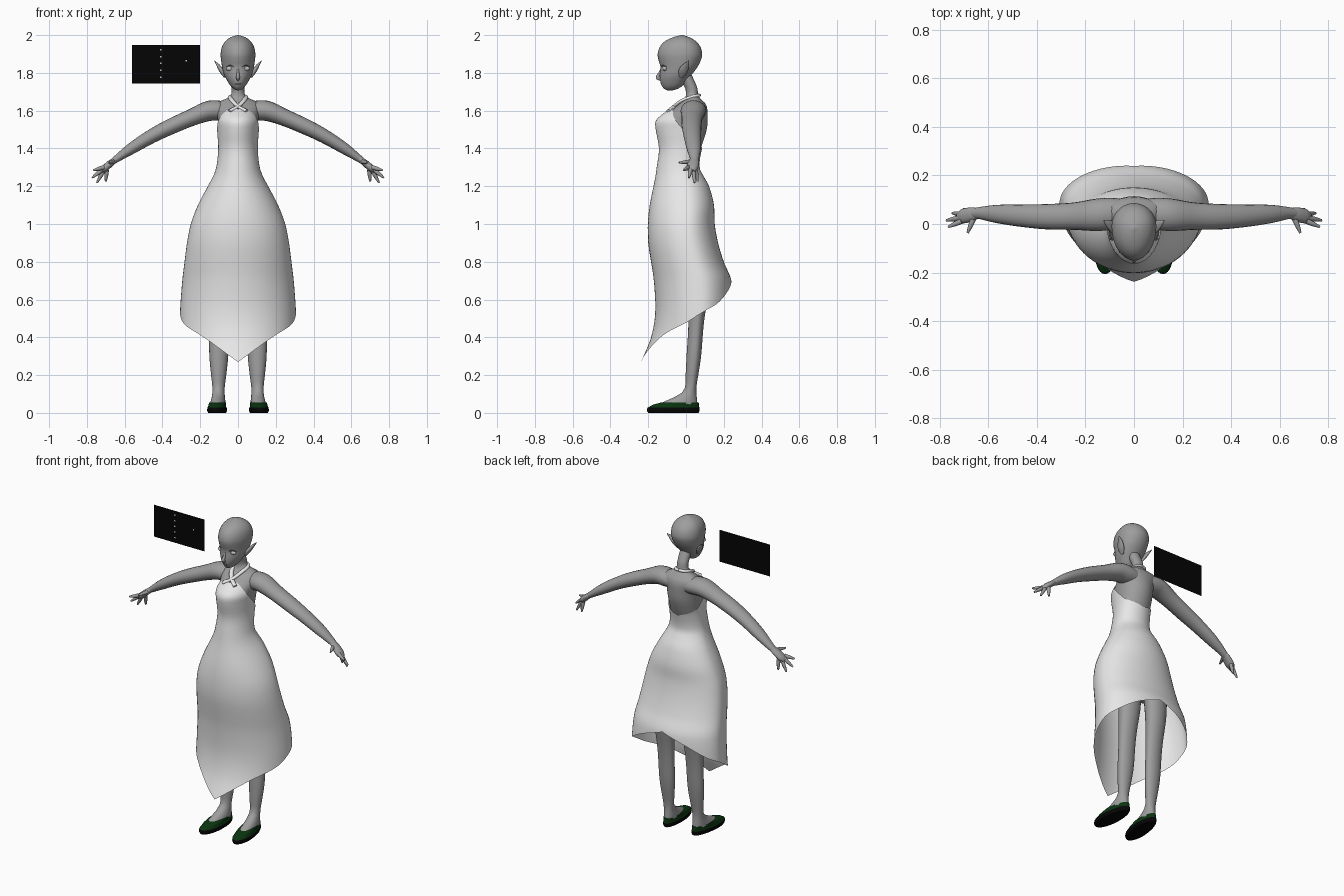
import bpy, bmesh, math
from mathutils import Vector

cube = bpy.data.objects.get("Cube")
if cube:
    bpy.data.objects.remove(cube)


def material(name, rgb):
    m = bpy.data.materials.new(name)
    m.use_nodes = True
    m.diffuse_color = (*rgb, 1)
    bsdf = next(n for n in m.node_tree.nodes if n.type == 'BSDF_PRINCIPLED')
    bsdf.inputs["Base Color"].default_value = (*rgb, 1)
    return m


SKIN = material("grey skin", (0.34, 0.34, 0.34))
CLOTH = material("white cloth", (0.8, 0.8, 0.8))
GREEN = material("dark green", (0.003, 0.035, 0.005))
BLACK = material("black", (0.0015, 0.0015, 0.0015))
PALE = material("pale grey", (0.55, 0.55, 0.55))
DARK = material("dark grey", (0.08, 0.08, 0.08))


def curve(keys, t):
    """Smooth value through (t, a, b, ...) keys."""
    t = min(max(t, keys[0][0]), keys[-1][0])
    i = next((n for n in range(len(keys) - 2) if t <= keys[n + 1][0]), len(keys) - 2)
    k0, k1 = keys[i], keys[i + 1]
    before, after = keys[max(i - 1, 0)], keys[min(i + 2, len(keys) - 1)]
    h = k1[0] - k0[0]
    u = (t - k0[0]) / h
    out = []
    for c in range(1, len(k0)):
        m0 = (k1[c] - before[c]) / (k1[0] - before[0]) * h
        m1 = (after[c] - k0[c]) / (after[0] - k0[0]) * h
        d = k1[c] - k0[c]
        out.append(k0[c] + u * m0 + u * u * (3 * d - 2 * m0 - m1) + u ** 3 * (m0 + m1 - 2 * d))
    return out


def finish(name, bm, mats, mirror=False):
    bmesh.ops.recalc_face_normals(bm, faces=bm.faces)
    mesh = bpy.data.meshes.new(name)
    bm.to_mesh(mesh)
    bm.free()
    ob = bpy.data.objects.new(name, mesh)
    bpy.context.collection.objects.link(ob)
    for m in mats:
        mesh.materials.append(m)
    bpy.ops.object.select_all(action='DESELECT')
    ob.select_set(True)
    bpy.context.view_layer.objects.active = ob
    bpy.ops.object.shade_smooth_by_angle(angle=math.radians(60))
    if mirror:
        ob.modifiers.new("Mirror", 'MIRROR').use_mirror_merge = False
    return ob


def skin_rings(bm, rings, caps):
    rows = [[bm.verts.new(p) for p in ring] for ring in rings]
    n = len(rows[0])
    for a, b in zip(rows, rows[1:]):
        for j in range(n):
            bm.faces.new((a[j], a[(j + 1) % n], b[(j + 1) % n], b[j]))
    if caps:
        bm.faces.new(rows[0])
        bm.faces.new(rows[-1])


def loft(name, keys, mats, rows=32, sides=40, x0=0, bottom=None, top=None,
         caps=True, mirror=False, lean=0.1, splay=0):
    """Upright form from (z, half width, front y, back y) keys."""
    bm = bmesh.new()
    rings = []
    for i in range(rows + 1):
        u = (1 - math.cos(math.pi * i / rows)) / 2
        ring = []
        for j in range(sides):
            deg = 360 * j / sides
            fold = min(deg, 360 - deg)
            lo = curve(bottom, fold)[0] if bottom else keys[0][0]
            hi = curve(top, fold)[0] if top else keys[-1][0]
            z = lo + (hi - lo) * u
            rx, front, back = curve(keys, z)
            mid = (front + back) / 2 + lean * (back - front)
            c = math.cos(math.radians(deg))
            y = mid - (mid - front if c > 0 else back - mid) * c
            ring.append((x0 + rx * math.sin(math.radians(deg)) - splay * y, y, z))
        rings.append(ring)
    skin_rings(bm, rings, caps)
    return finish(name, bm, mats, mirror)


def tube(name, paths, mat, flat=1, ref=(0, 1, 0), mirror=True, steps=5, sides=14):
    """Rounded limbs along (x, y, z, radius) paths."""
    bm = bmesh.new()
    for path in paths:
        keys = [(i, *p) for i, p in enumerate(path)]
        count = steps * (len(path) - 1)
        pts = [curve(keys, i / steps) for i in range(count + 1)]
        rings = []
        for i, p in enumerate(pts):
            t = Vector(pts[min(i + 1, count)][:3]) - Vector(pts[max(i - 1, 0)][:3])
            a = t.cross(Vector(ref)).normalized()
            b = a.cross(t).normalized()
            rings.append([Vector(p[:3]) + p[3] * (
                a * flat * math.cos(math.tau * j / sides) + b * math.sin(math.tau * j / sides))
                for j in range(sides)])
        skin_rings(bm, rings, True)
    return finish(name, bm, [mat], mirror)


def ball(name, centre, size, mat, mirror=False):
    bm = bmesh.new()
    bmesh.ops.create_uvsphere(bm, u_segments=20, v_segments=12, radius=1)
    bmesh.ops.scale(bm, vec=size, verts=bm.verts)
    bmesh.ops.translate(bm, vec=centre, verts=bm.verts)
    return finish(name, bm, [mat], mirror)


def plate(name, spots, width, height, y, mat):
    bm = bmesh.new()
    for x, z in spots:
        bm.faces.new([bm.verts.new((x + sx * width / 2, y, z + sz * height / 2))
                      for sx, sz in ((-1, -1), (1, -1), (1, 1), (-1, 1))])
    return finish(name, bm, [mat])


# Body
loft("torso_and_neck", [
    (0.85, .15, -.08, .1), (1.0, .17, -.12, .12), (1.15, .15, -.14, .11),
    (1.25, .115, -.14, .08), (1.35, .098, -.13, .06), (1.4, .096, -.128, .078),
    (1.5, .102, -.145, .11), (1.56, .108, -.135, .114), (1.6, .12, -.078, .114),
    (1.635, .125, -.038, .105), (1.652, .095, -.018, .088), (1.668, .05, -.002, .072),
    (1.685, .036, 0, .064), (1.72, .034, -.005, .06), (1.79, .035, -.05, .03)],
    [SKIN], rows=50)
loft("legs", [
    (0.03, .04, -.16, .058), (.055, .04, -.125, .06), (.075, .036, -.08, .058),
    (.1, .033, -.03, .055), (.13, .032, -.006, .054), (.2, .04, -.002, .065),
    (.3, .05, .003, .08), (.45, .053, .012, .092), (.55, .057, .012, .105),
    (.7, .067, .015, .13), (.95, .08, -.01, .13)], [SKIN], x0=.105, sides=24,
    mirror=True, splay=.07)
tube("arms", [[
    (.03, .045, 1.592, .058), (.1, .042, 1.6, .066), (.16, .037, 1.597, .066),
    (.25, .032, 1.562, .056), (.36, .03, 1.514, .052), (.46, .034, 1.463, .046),
    (.56, .041, 1.402, .038), (.64, .045, 1.347, .024), (.68, .04, 1.318, .018)]],
    SKIN, flat=.8, sides=20)
tube("palms", [[(.635, .045, 1.35, .02), (.67, .04, 1.325, .029),
                (.705, .032, 1.295, .03), (.725, .03, 1.28, .016)]], SKIN, flat=.6)
fingers = [((.71, .012, 1.3), (.765, -.012, 1.285)), ((.715, .025, 1.29), (.772, .015, 1.245)),
           ((.71, .04, 1.285), (.747, .045, 1.218)), ((.695, .052, 1.285), (.7, .062, 1.225)),
           ((.66, .025, 1.33), (.685, -.037, 1.325))]
tube("fingers", [[(*a, .012), (*((Vector(a) + Vector(b)) / 2), .01), (*b, .005)]
                 for a, b in fingers], SKIN, sides=10)

# Head and face
loft("head", [
    (1.708, .006, -.1, -.07), (1.713, .02, -.112, -.05), (1.73, .039, -.127, -.02),
    (1.76, .058, -.137, .005), (1.79, .073, -.138, .03), (1.83, .084, -.135, .06),
    (1.87, .09, -.146, .08), (1.9, .092, -.15, .086), (1.94, .084, -.137, .075),
    (1.97, .065, -.108, .05), (1.99, .036, -.065, .015), (2.0, .004, -.025, -.015)],
    [SKIN], rows=40)
tube("nose", [[(0, -.128, 1.825, .005), (0, -.139, 1.8, .007), (0, -.15, 1.776, .01),
               (0, -.134, 1.764, .007)]], SKIN, ref=(1, 0, 0), mirror=False)
tube("ears", [[(.07, -.024, 1.778, .012), (.085, -.016, 1.808, .024),
               (.104, 0, 1.838, .018), (.125, .014, 1.864, .002)]], SKIN, flat=.5)
ball("eyes", (.04, -.112, 1.823), (.023, .012, .013), PALE, True)
tube("eyelid_lines", [[(.016, -.131, 1.83, .001), (.04, -.124, 1.839, .003),
                       (.064, -.104, 1.834, .001)]], DARK, ref=(0, 0, 1))
ball("lips", (0, -.125, 1.742), (.017, .009, .005), DARK)

# Dress with a pointed front hem and an open back
loft("dress", [
    (.27, .305, -.238, .25), (.4, .307, -.185, .25), (.53, .307, -.163, .25),
    (.7, .295, -.17, .24), (.8, .283, -.185, .2), (.9, .27, -.2, .17),
    (1.0, .25, -.202, .152), (1.1, .212, -.192, .148), (1.2, .16, -.172, .122),
    (1.25, .133, -.162, .095), (1.3, .115, -.155, .072), (1.4, .105, -.143, .085),
    (1.5, .111, -.16, .118), (1.55, .113, -.158, .121), (1.6, .096, -.1, .121),
    (1.63, .07, -.055, .11)], [CLOTH], rows=50, sides=64, caps=False,
    bottom=[(0, .27), (36, .4), (72, .48), (90, .53), (120, .58), (150, .65), (180, .705)],
    top=[(0, 1.61), (30, 1.61), (65, 1.555), (90, 1.48), (120, 1.435), (180, 1.4)])
tube("halter_straps", [[
    (-.045, -.092, 1.598, .009), (0, -.063, 1.622, .009), (.03, -.022, 1.653, .009),
    (.041, .03, 1.672, .009), (.025, .062, 1.68, .008), (0, .068, 1.682, .008)]],
    CLOTH, ref=(0, 0, 1), flat=1.4)

# Shoes: black below, green above
shoes = loft("shoes", [
    (0, .046, -.2, .066), (.01, .051, -.206, .072), (.028, .05, -.203, .072),
    (.032, .047, -.194, .07), (.042, .046, -.178, .07), (.055, .043, -.132, .067)],
    [BLACK, GREEN], rows=16, x0=.105, sides=32, mirror=True, lean=-.08, splay=.07)
for face in shoes.data.polygons:
    face.material_index = int(face.center.z > .029)

# Floating panel with small marks
plate("floating_panel", [(-.38, 1.846)], .36, .205, -.055, BLACK)
plate("panel_marks", [(-.41, 1.778 + .036 * i) for i in range(5)] + [(-.275, 1.864)],
      .008, .008, -.058, PALE)
